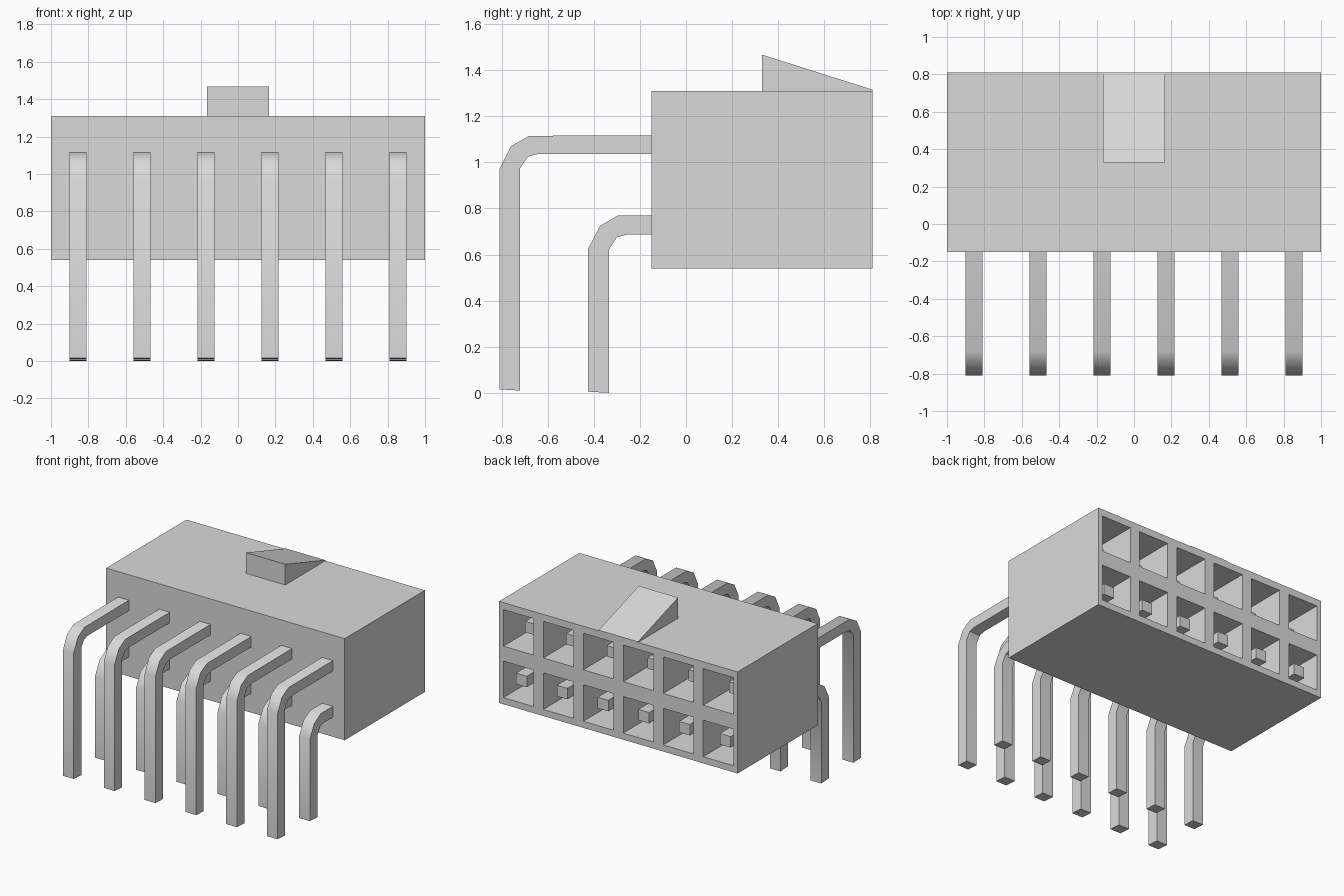
import bpy
import bmesh
import math

if "Cube" in bpy.data.objects:
    bpy.data.objects.remove(bpy.data.objects["Cube"], do_unlink=True)

# One plain grey for the whole connector
grey = bpy.data.materials.new("light_grey")
grey.use_nodes = True
grey.diffuse_color = (0.7, 0.7, 0.7, 1)
grey.node_tree.nodes["Principled BSDF"].inputs["Base Color"].default_value = (0.7, 0.7, 0.7, 1)


def add_prism(bm, profile, x0, x1):
    """Extrude a (y, z) outline from x0 to x1."""
    a = [bm.verts.new((x0, y, z)) for y, z in profile]
    b = [bm.verts.new((x1, y, z)) for y, z in profile]
    bm.faces.new(a)
    bm.faces.new(b[::-1])
    n = len(profile)
    for i in range(n):
        j = (i + 1) % n
        bm.faces.new((a[j], a[i], b[i], b[j]))


def make_object(name, prisms):
    bm = bmesh.new()
    for profile, x0, x1 in prisms:
        add_prism(bm, profile, x0, x1)
    bmesh.ops.recalc_face_normals(bm, faces=bm.faces)
    mesh = bpy.data.meshes.new(name)
    bm.to_mesh(mesh)
    bm.free()
    mesh.materials.append(grey)
    obj = bpy.data.objects.new(name, mesh)
    bpy.context.collection.objects.link(obj)
    return obj


def activate(obj):
    bpy.ops.object.select_all(action='DESELECT')
    obj.select_set(True)
    bpy.context.view_layer.objects.active = obj


def rect(y0, y1, z0, z1):
    return [(y0, z0), (y1, z0), (y1, z1), (y0, z1)]


COLUMNS = [i - 2.5 for i in range(6)]
BACK = 0.81

# Housing with two rows of six sockets open at the back
housing = make_object("housing", [(rect(-0.15, BACK, 0.54, 1.31), -1, 1)])
sockets = []
for z0 in (0.59, 0.98):
    for c in COLUMNS:
        x = c * 0.335
        sockets.append((rect(0.05, BACK + 0.1, z0, z0 + 0.277), x - 0.126, x + 0.126))
cutter = make_object("socket_cutter", sockets)
cutter.hide_render = True
cut = housing.modifiers.new("sockets", 'BOOLEAN')
cut.operation = 'DIFFERENCE'
cut.solver = 'EXACT'
cut.object = cutter
activate(housing)
bpy.ops.object.modifier_apply(modifier=cut.name)
bpy.data.objects.remove(cutter, do_unlink=True)

# Latch wedge on top
make_object("latch_wedge", [([(0.33, 1.305), (BACK, 1.305), (BACK, 1.315), (0.33, 1.467)],
                             -0.165, 0.165)])

# Bent square pins: outer edge from the foot up, then inner edge back down
upper = [(-0.81, 0.015), (-0.81, 0.97), (-0.76, 1.07), (-0.68, 1.115), (0.64, 1.12),
         (0.64, 1.037), (-0.64, 1.037), (-0.685, 1.025), (-0.72, 0.975), (-0.72, 0.01)]
lower = [(-0.425, 0.005), (-0.425, 0.625), (-0.372, 0.725), (-0.295, 0.77), (0.75, 0.77),
         (0.75, 0.687), (-0.255, 0.687), (-0.3, 0.675), (-0.335, 0.62), (-0.335, 0.0)]
for row, profile in (("upper", upper), ("lower", lower)):
    for i, c in enumerate(COLUMNS):
        x = c * 0.342
        pin = make_object(f"{row}_pin_{i + 1}", [(profile, x - 0.045, x + 0.045)])
        activate(pin)
        bpy.ops.object.shade_smooth_by_angle(angle=math.radians(40))
